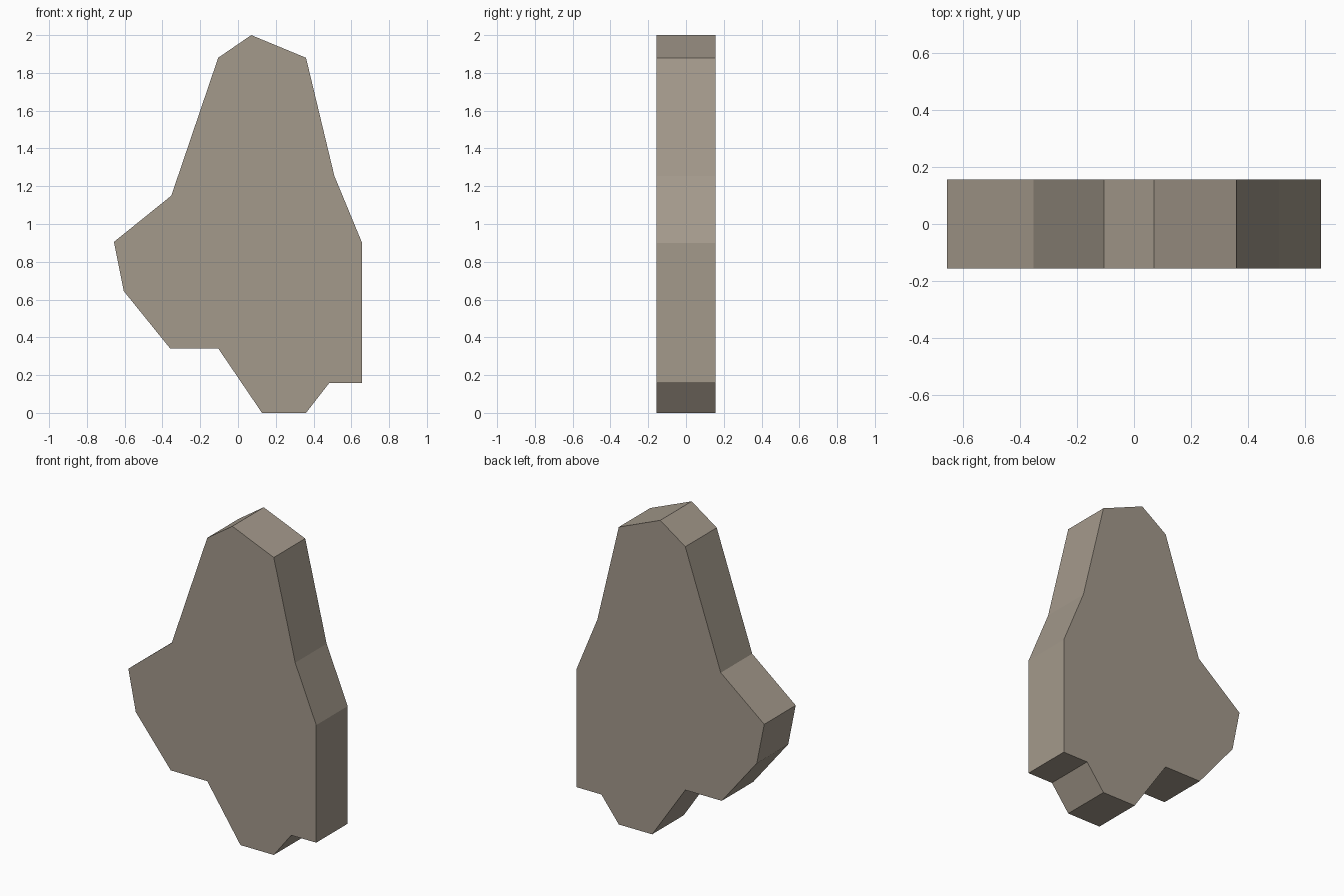
import bpy
import bmesh

if "Cube" in bpy.data.objects:
    bpy.data.objects.remove(bpy.data.objects["Cube"])

HALF_DEPTH = 0.157

# Silhouette in x, z, clockwise from the peak
profile = [
    (0.07, 2.0), (0.36, 1.88), (0.51, 1.255), (0.657, 0.90),
    (0.657, 0.157), (0.482, 0.157), (0.36, 0.0), (0.127, 0.0),
    (-0.105, 0.342), (-0.36, 0.342), (-0.605, 0.645), (-0.657, 0.905),
    (-0.353, 1.15), (-0.105, 1.88),
]

stone = bpy.data.materials.new("warm grey stone")
stone.diffuse_color = (0.37, 0.32, 0.26, 1)
stone.use_nodes = True
stone.node_tree.nodes["Principled BSDF"].inputs["Base Color"].default_value = stone.diffuse_color

# Flat slab: front outline extruded to the back
bm = bmesh.new()
front = bm.faces.new([bm.verts.new((x, -HALF_DEPTH, z)) for x, z in profile])
result = bmesh.ops.extrude_face_region(bm, geom=[front], use_keep_orig=True)
back_verts = [g for g in result["geom"] if isinstance(g, bmesh.types.BMVert)]
bmesh.ops.translate(bm, verts=back_verts, vec=(0, 2 * HALF_DEPTH, 0))
bmesh.ops.recalc_face_normals(bm, faces=bm.faces)

mesh = bpy.data.meshes.new("stone_slab")
bm.to_mesh(mesh)
bm.free()
mesh.materials.append(stone)
slab = bpy.data.objects.new("stone_slab", mesh)
bpy.context.collection.objects.link(slab)
